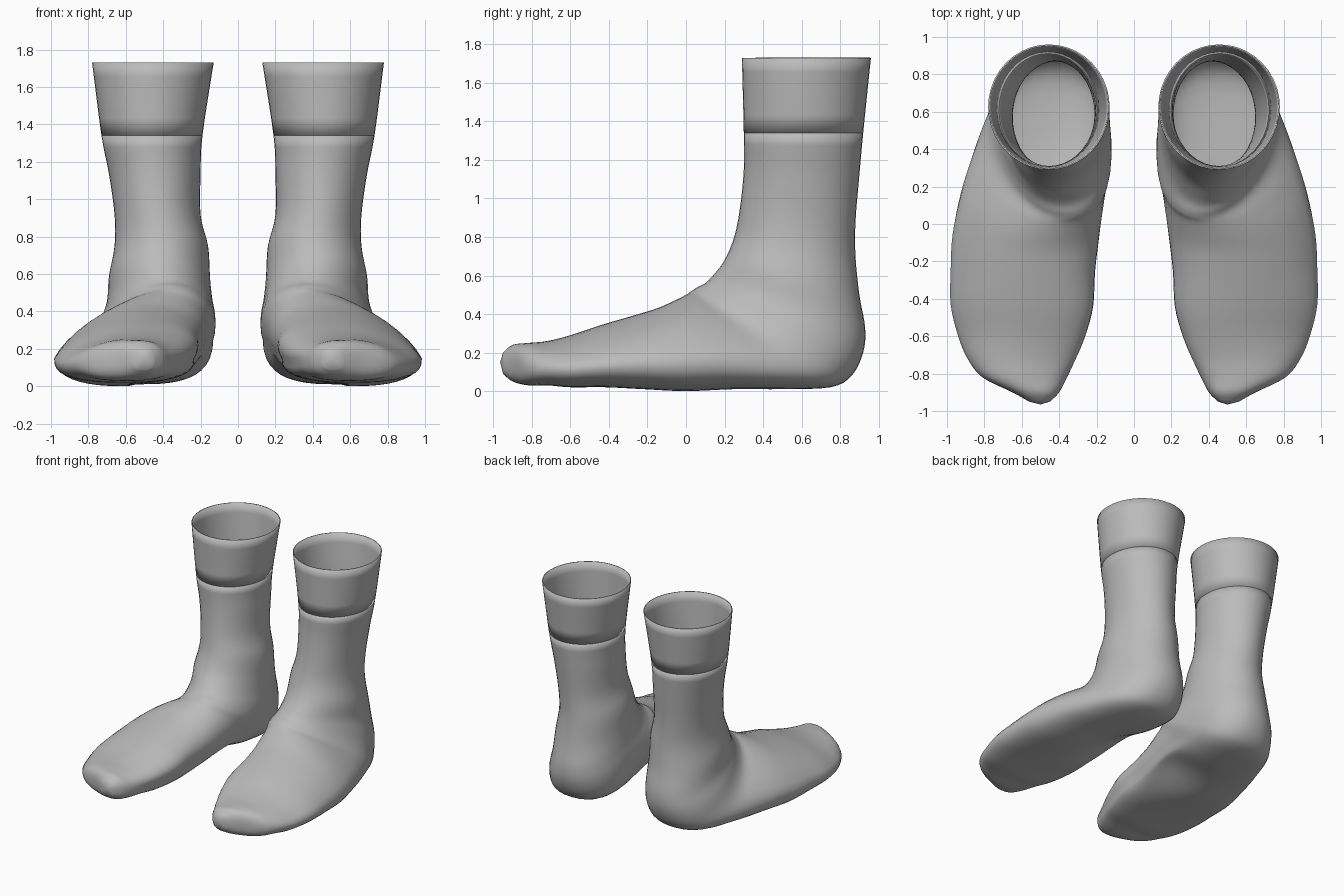
import bpy
import bmesh
import math
from mathutils import Vector

cube = bpy.data.objects.get("Cube")
if cube:
    bpy.data.objects.remove(cube)

SIDES = 40
STEPS = 4
CUFF_ROW = 1

# Rings from cuff to toe, in hundredths:
# front/top (y, z), back/bottom (y, z), inner x, outer x
ROWS = [
    (29, 173, 96, 173, 13, 78), (30, 134, 92, 134, 19, 73),
    (30, 115, 90, 112, 20, 69), (28, 95, 88, 88, 20, 66),
    (25, 80, 88, 70, 16, 66), (20, 68, 90, 50, 15, 69),
    (14, 60, 93, 33, 14, 70), (10, 56, 92, 20, 13, 73),
    (6, 54, 86, 8, 13, 76), (3, 52, 75, 2, 14, 80),
    (0, 50, 50, 1, 17, 87), (-6, 47, 25, 1, 19, 93),
    (-15, 43, 0, 0, 21, 97), (-28, 39, -22, 1, 23, 98),
    (-45, 34, -42, 2, 24, 98), (-60, 29, -60, 2, 28, 94),
    (-72, 26, -72, 3, 32, 89), (-82, 25, -82, 3, 36, 81),
    (-90, 24, -90, 5, 40, 65), (-95, 20, -95, 9, 45, 56),
]

knit = bpy.data.materials.new("grey knit")
knit.use_nodes = True
grey = (0.5, 0.5, 0.5, 1)
knit.diffuse_color = grey
knit.node_tree.nodes["Principled BSDF"].inputs["Base Color"].default_value = grey


def smooth(a, b, t):
    t = min(1, max(0, (t - a) / (b - a)))
    return t * t * (3 - 2 * t)


def sample(t):
    """Catmull-Rom interpolation through the ring rows."""
    i = min(int(t), len(ROWS) - 2)
    u = t - i
    last = len(ROWS) - 1
    picks = [ROWS[min(max(k, 0), last)] for k in range(i - 1, i + 3)]
    return [0.005 * (2 * b + (c - a) * u + (2 * a - 5 * b + 4 * c - d) * u ** 2
                     + (3 * b - a - 3 * c + d) * u ** 3)
            for a, b, c, d in zip(*picks)]


def spow(v, e):
    return math.copysign(abs(v) ** e, v)


def ring(t):
    """One cross-section: round on the leg, flat-soled and leaning inward on the foot."""
    ty, tz, by, bz, inner, outer = sample(t)
    foot = smooth(4, 11, t)
    toe = smooth(14, 18, t)
    low = 0.5 - 0.12 * foot + 0.1 * toe
    skew = 0.13 * foot * (1 - toe)
    top, bottom = Vector((0, ty, tz)), Vector((0, by, bz))
    middle = bottom.lerp(top, low)
    points = []
    for k in range(SIDES):
        a = math.tau * k / SIDES
        c, s = math.cos(a), math.sin(a)
        e = 1 - 0.25 * foot if s < 0 else 1 - 0.15 * toe
        h = spow(s, e)
        p = middle + (top - middle if s > 0 else middle - bottom) * h
        p.x = (inner + outer) / 2 + (outer - inner) / 2 * spow(c, e)
        p.x -= skew * max(0, h)
        # raised arch on the inner side of the sole
        p.z += 0.16 * foot * max(0, -c) * max(0, -s) * math.exp(-((p.y - 0.1) / 0.25) ** 2)
        points.append(p)
    return points


def build(name, start, end, side, toe_tip=None):
    bm = bmesh.new()
    loops = []
    for i in range(start * STEPS, end * STEPS + 1):
        loops.append([bm.verts.new((p.x * side, p.y, p.z)) for p in ring(i / STEPS)])
    for a, b in zip(loops, loops[1:]):
        for k in range(SIDES):
            n = (k + 1) % SIDES
            quad = (a[k], b[k], b[n], a[n])
            bm.faces.new(quad if side > 0 else quad[::-1])
    if toe_tip:
        tip = bm.verts.new((toe_tip[0] * side, toe_tip[1], toe_tip[2]))
        for k in range(SIDES):
            tri = (loops[-1][k], tip, loops[-1][(k + 1) % SIDES])
            bm.faces.new(tri if side > 0 else tri[::-1])
    # make the skin face outward, judged by the first ring
    bm.normal_update()
    f = bm.faces[0] if hasattr(bm.faces, "ensure_lookup_table") and not bm.faces.ensure_lookup_table() else None
    centre = sum((v.co for v in loops[0]), Vector()) / SIDES
    if f and f.normal.dot(f.calc_center_median() - centre) < 0:
        bmesh.ops.reverse_faces(bm, faces=bm.faces[:])
    mesh = bpy.data.meshes.new(name)
    bm.to_mesh(mesh)
    bm.free()
    mesh.materials.append(knit)
    obj = bpy.data.objects.new(name, mesh)
    bpy.context.collection.objects.link(obj)
    mesh.shade_smooth()
    wall = obj.modifiers.new("thin wall", 'SOLIDIFY')
    wall.thickness = 0.008
    wall.offset = -1
    return obj


# Mirrored pair, each with a cuff and a foot
for label, side in (("left", 1), ("right", -1)):
    build(label + "_cuff", 0, CUFF_ROW, side)
    build(label + "_sock", CUFF_ROW, len(ROWS) - 1, side, (0.5, -0.965, 0.15))
